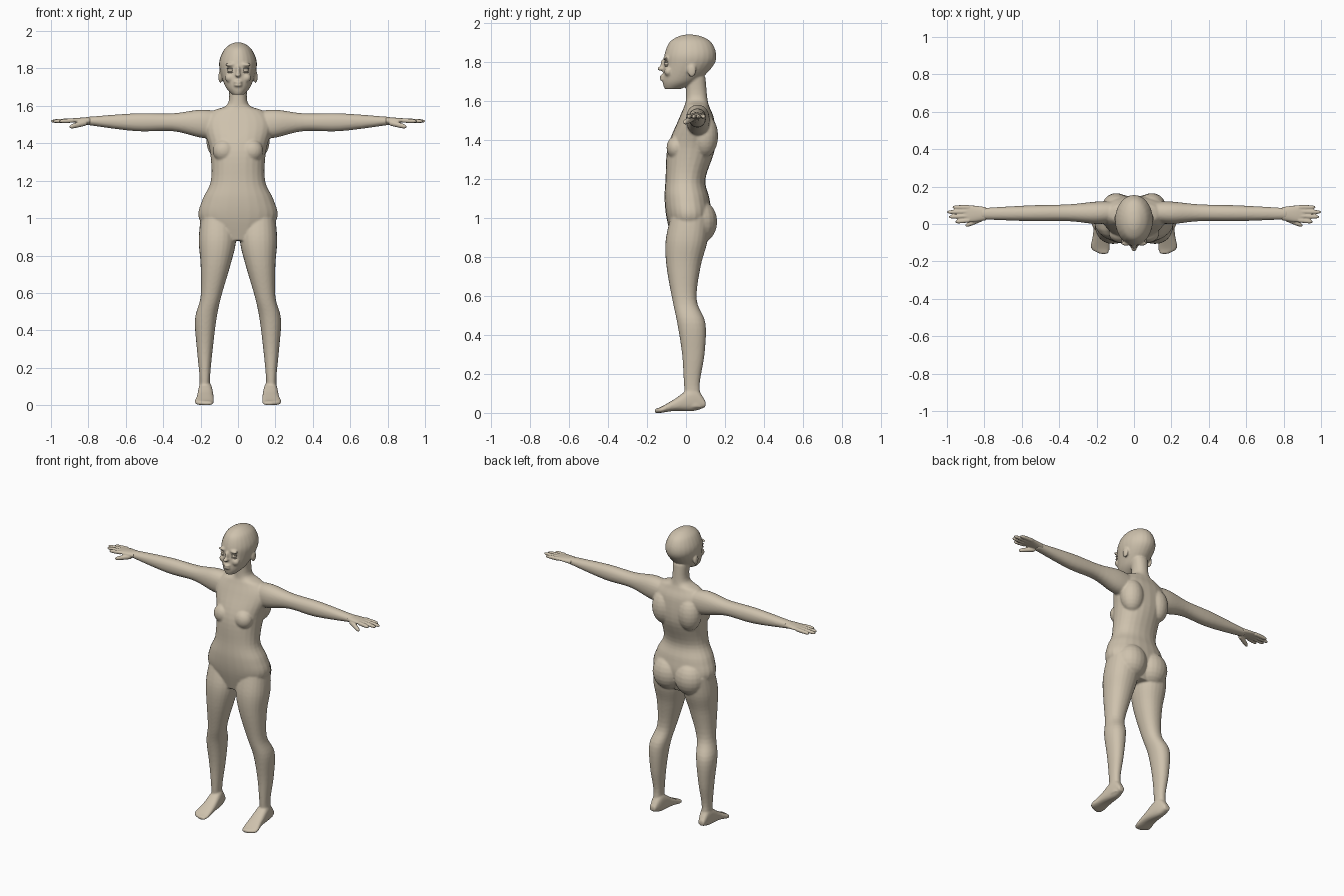
import bpy, bmesh, math
from mathutils import Matrix, Vector

cube = bpy.data.objects.get("Cube")
if cube:
    bpy.data.objects.remove(cube, do_unlink=True)


def make_material(name, color):
    material = bpy.data.materials.new(name)
    material.use_nodes = True
    material.diffuse_color = color
    shader = material.node_tree.nodes["Principled BSDF"]
    shader.inputs["Base Color"].default_value = color
    return material


skin = make_material("warm beige skin", (.62, .54, .42, 1))


def spline(rows, steps=5):
    """Fill in smoothly between the given rows of section numbers."""
    rows = [Vector(row) for row in rows]
    filled = []
    for i, (start, end) in enumerate(zip(rows, rows[1:])):
        before = rows[max(i - 1, 0)]
        after = rows[min(i + 2, len(rows) - 1)]
        leave, arrive = (end - before) / 2, (after - start) / 2
        for step in range(steps):
            t = step / steps
            ease = t * t * (3 - 2 * t)
            filled.append(start.lerp(end, ease) + leave * t * (1 - t) ** 2
                          - arrive * t * t * (1 - t))
    return filled + [rows[-1]]


def rounded(low, high, wave, power):
    """Point between low and high on a slightly squared ellipse."""
    swing = math.copysign(abs(wave) ** (2 / power), wave)
    return (low + high) / 2 + swing * (high - low) / 2


def loft(bm, rows, axis, side=1, power=2.2, sides=24):
    """Skin over sections; a row is the place along the axis, then two low/high pairs."""
    rings = []
    for place, low_a, high_a, low_b, high_b in spline(rows):
        ring = []
        for k in range(sides):
            angle = math.tau * k / sides
            point = [rounded(low_a, high_a, math.cos(angle), power),
                     rounded(low_b, high_b, math.sin(angle), power)]
            point.insert("xyz".index(axis), place)
            point[0] *= side
            ring.append(bm.verts.new(point))
        rings.append(ring)
    faces = [bm.faces.new(rings[0]), bm.faces.new(rings[-1])]
    for ring, following in zip(rings, rings[1:]):
        for k in range(sides):
            faces.append(bm.faces.new((ring[k - 1], ring[k], following[k], following[k - 1])))
    bmesh.ops.recalc_face_normals(bm, faces=faces)


def symmetric(rows):
    """Turn height, half width, front, back into loft rows."""
    return [(height, -half, half, front, back) for height, half, front, back in rows]


def blob(bm, center, radii):
    matrix = Matrix.Translation(center) @ Matrix.Diagonal((*radii, 1))
    bmesh.ops.create_uvsphere(bm, u_segments=20, v_segments=12, radius=1, matrix=matrix)


def digit(bm, base, tip, radius, side):
    """Tapering finger or thumb with a rounded end."""
    base, tip = Vector(base), Vector(tip)
    rows = []
    for t in (0, .4, .8, .95, 1):
        x, y, z = base.lerp(tip, t)
        r = radius * math.sqrt(1.1 - t ** 6)
        rows.append((x, y - r, y + r, z - r, z + r))
    loft(bm, rows, "x", side)


def finish(name, bm, voxel=None, smoothing=0):
    """Make the object; a voxel size fuses its pieces into one soft skin."""
    mesh = bpy.data.meshes.new(name)
    bm.to_mesh(mesh)
    bm.free()
    mesh.materials.append(skin)
    mesh.shade_smooth()
    part = bpy.data.objects.new(name, mesh)
    bpy.context.collection.objects.link(part)
    if voxel:
        fuse = part.modifiers.new("fuse", 'REMESH')
        fuse.mode = 'VOXEL'
        fuse.voxel_size = voxel
        fuse.use_smooth_shade = True
        soften = part.modifiers.new("soften", 'SMOOTH')
        soften.iterations = smoothing


# Torso and neck: height, half width, front, back
body = bmesh.new()
torso = [(.88, .13, -.07, .09), (1, .21, -.1, .13), (1.1, .19, -.11, .12),
         (1.2, .145, -.105, .1), (1.36, .15, -.095, .15), (1.5, .185, -.04, .145),
         (1.57, .14, -.01, .12), (1.61, .055, 0, .11), (1.72, .05, 0, .1)]
loft(body, symmetric(torso), "z")

# Head from chin to crown
head = [(1.66, .03, -.11, -.03), (1.7, .066, -.12, .06), (1.78, .095, -.115, .14),
        (1.84, .1, -.11, .155), (1.9, .075, -.085, .13), (1.93, .04, -.04, .08),
        (1.94, .01, 0, .03)]
loft(body, symmetric(head), "z", power=2)

# Nose bridge, nose tip and lips
blob(body, (0, -.117, 1.785), (.011, .015, .03))
blob(body, (0, -.128, 1.765), (.015, .02, .012))
for lip_height in (1.71, 1.727):
    blob(body, (0, -.118, lip_height), (.023, .017, .008))

# Legs run down, feet run forward, arms run outward
leg = [(1, .02, .2, -.08, .12), (.88, .01, .21, -.105, .11), (.75, .04, .2, -.1, .075),
       (.58, .09, .2, -.07, .055), (.46, .115, .23, -.045, .1), (.3, .135, .22, -.02, .095),
       (.14, .15, .205, -.01, .07), (.03, .15, .21, 0, .09)]
foot = [(.1, .16, .2, .03, .06), (.04, .14, .21, .01, .13), (-.06, .13, .22, .01, .07),
        (-.13, .13, .23, 0, .03), (-.16, .14, .18, 0, .02)]
arm = [(.1, .01, .12, 1.42, 1.57), (.2, 0, .12, 1.43, 1.58), (.35, .015, .105, 1.465, 1.56),
       (.55, .015, .1, 1.465, 1.56), (.82, .025, .085, 1.5, 1.54)]
for side in (1, -1):
    loft(body, leg, "z", side)
    loft(body, foot, "y", side, power=2.6)
    loft(body, arm, "x", side)
    # Buttock, chest, shoulder blade, brow, cheek and ear
    blob(body, (side * .08, .07, .98), (.1, .09, .11))
    blob(body, (side * .075, -.05, 1.36), (.06, .05, .06))
    blob(body, (side * .095, .095, 1.42), (.075, .07, .11))
    blob(body, (side * .04, -.104, 1.82), (.03, .012, .01))
    blob(body, (side * .044, -.09, 1.75), (.026, .022, .024))
    blob(body, (side * .094, .03, 1.755), (.011, .022, .034))
finish("body", body, voxel=.006, smoothing=5)

# Hands, with fingers fanned from the palm, and eyes
palm = [(.79, .02, .09, 1.5, 1.54), (.87, .01, .1, 1.51, 1.535), (.91, .015, .095, 1.51, 1.53)]
finger_ends = (.955, .99, 1, .97)
for side, label in ((1, "left"), (-1, "right")):
    hand = bmesh.new()
    loft(hand, palm, "x", side)
    for i, reach in enumerate(finger_ends):
        digit(hand, (.88, .02 + .023 * i, 1.522), (reach, .012 + .026 * i, 1.518), .011, side)
    digit(hand, (.81, .03, 1.51), (.9, -.008, 1.488), .014, side)
    finish(label + "_hand", hand, voxel=.004, smoothing=3)

    eye = bmesh.new()
    blob(eye, (side * .04, -.097, 1.79), (.016, .014, .011))
    finish(label + "_eye", eye)

    eyelids = bmesh.new()
    for lid_height in (1.78, 1.8):
        blob(eyelids, (side * .04, -.1, lid_height), (.02, .011, .004))
    finish(label + "_eyelids", eyelids)
